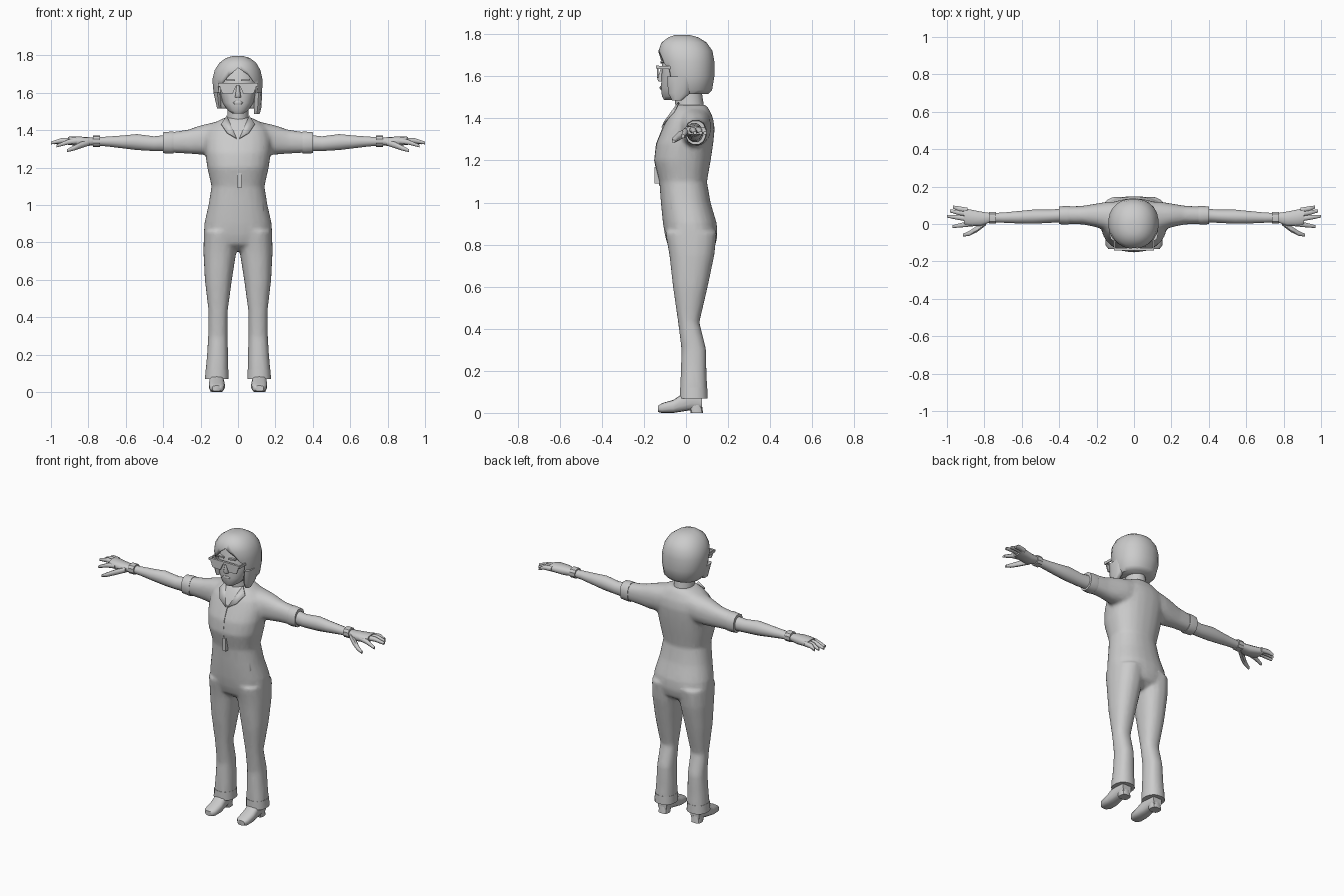
import bpy, bmesh, math
from mathutils import Vector

grey = bpy.data.materials.new("light grey")
grey.diffuse_color = (0.6, 0.6, 0.6, 1)


def finish(name, bm, angle=50):
    bmesh.ops.recalc_face_normals(bm, faces=bm.faces)
    me = bpy.data.meshes.new(name)
    bm.to_mesh(me)
    bm.free()
    ob = bpy.data.objects.new(name, me)
    bpy.context.collection.objects.link(ob)
    me.materials.append(grey)
    smooth(ob, angle)
    return ob


def smooth(ob, angle):
    bpy.ops.object.select_all(action='DESELECT')
    ob.select_set(True)
    bpy.context.view_layer.objects.active = ob
    bpy.ops.object.shade_smooth_by_angle(angle=math.radians(angle))


def loft(bm, axis, sections, n=16, power=2.3, sides=(1,)):
    """Sections are (position, u0, u1, v0, v1) across the given axis."""
    for s in sides:
        rings = []
        for p, u0, u1, v0, v1 in sections:
            ring = []
            for i in range(n):
                a = 2 * math.pi * (i + 0.5) / n
                c, d = math.cos(a), math.sin(a)
                u = (u0 + u1) / 2 + (u1 - u0) / 2 * math.copysign(abs(c) ** (2 / power), c)
                v = (v0 + v1) / 2 + (v1 - v0) / 2 * math.copysign(abs(d) ** (2 / power), d)
                x, y, z = {'x': (p, u, v), 'y': (u, p, v), 'z': (u, v, p)}[axis]
                ring.append(bm.verts.new((s * x, y, z)))
            rings.append(ring)
        for a, b in zip(rings, rings[1:]):
            for i in range(n):
                bm.faces.new((a[i], a[(i + 1) % n], b[(i + 1) % n], b[i]))
        bm.faces.new(rings[0])
        bm.faces.new(rings[-1])


def part(name, axis, sections, n=16, power=2.3, sides=(1,), angle=50):
    bm = bmesh.new()
    loft(bm, axis, sections, n, power, sides)
    return finish(name, bm, angle)


def prism(name, outline, y0, y1, sides=(1,)):
    """Extrude an x-z outline along y."""
    bm = bmesh.new()
    for s in sides:
        a = [bm.verts.new((s * x, y0, z)) for x, z in outline]
        b = [bm.verts.new((s * x, y1, z)) for x, z in outline]
        bm.faces.new(a)
        bm.faces.new(b)
        for i in range(len(a)):
            j = (i + 1) % len(a)
            bm.faces.new((a[i], a[j], b[j], b[i]))
    return finish(name, bm, 20)


BOTH = (1, -1)

# Jumpsuit: torso, legs and sleeves blended into one garment
bm = bmesh.new()
torso = [(0.755, 0.04, -0.04, 0.09), (0.79, 0.15, -0.085, 0.138), (0.84, 0.183, -0.1, 0.15),
         (0.9, 0.181, -0.11, 0.147), (1.0, 0.158, -0.12, 0.117), (1.1, 0.142, -0.127, 0.1),
         (1.2, 0.165, -0.152, 0.118), (1.28, 0.176, -0.142, 0.13), (1.35, 0.178, -0.112, 0.137),
         (1.4, 0.165, -0.09, 0.13), (1.44, 0.125, -0.065, 0.112), (1.465, 0.075, -0.045, 0.095)]
loft(bm, 'z', [(z, -w, w, f, b) for z, w, f, b in torso], 24)
loft(bm, 'z', [(0.07, 0.05, 0.177, -0.03, 0.103), (0.1, 0.051, 0.175, -0.03, 0.102),
               (0.2, 0.053, 0.166, -0.025, 0.098), (0.3, 0.055, 0.16, -0.022, 0.097),
               (0.43, 0.055, 0.158, -0.038, 0.064), (0.6, 0.032, 0.178, -0.063, 0.104),
               (0.75, 0.008, 0.186, -0.08, 0.136), (0.86, 0.0, 0.183, -0.1, 0.148)], sides=BOTH)
loft(bm, 'x', [(0.07, -0.03, 0.12, 1.28, 1.455), (0.14, -0.04, 0.12, 1.27, 1.44),
               (0.2, -0.018, 0.11, 1.268, 1.426), (0.27, -0.003, 0.098, 1.274, 1.402),
               (0.39, 0.002, 0.092, 1.28, 1.385)], sides=BOTH)
suit = finish("jumpsuit", bm)
m = suit.modifiers.new("blend", 'REMESH')
m.mode, m.voxel_size = 'VOXEL', 0.011
m.use_smooth_shade = True
m = suit.modifiers.new("soften", 'SMOOTH')
m.factor, m.iterations = 0.5, 6
m = suit.modifiers.new("simplify", 'DECIMATE')
m.ratio = 0.3
bpy.ops.object.select_all(action='DESELECT')
suit.select_set(True)
bpy.context.view_layer.objects.active = suit
for name in ("blend", "soften", "simplify"):
    bpy.ops.object.modifier_apply(modifier=name)
smooth(suit, 60)

# Rolled sleeve cuffs and trouser hems
part("sleeve_cuff", 'x', [(0.345, -0.002, 0.097, 1.274, 1.393), (0.36, -0.005, 0.098, 1.272, 1.394),
                          (0.4, -0.002, 0.095, 1.275, 1.39)], 12, sides=BOTH, angle=35)
part("trouser_hem", 'z', [(0.068, 0.049, 0.178, -0.031, 0.104), (0.12, 0.051, 0.174, -0.03, 0.102)],
     16, sides=BOTH, angle=35)

# Forearms, wristbands and hands
part("forearm", 'x', [(0.36, 0.01, 0.085, 1.285, 1.378), (0.45, 0.005, 0.078, 1.287, 1.368),
                      (0.54, 0.0, 0.078, 1.292, 1.38), (0.62, 0.002, 0.07, 1.302, 1.372),
                      (0.7, 0.006, 0.062, 1.312, 1.366), (0.79, 0.01, 0.058, 1.318, 1.36)],
     12, 2, BOTH)
part("wristband", 'x', [(0.738, 0.0, 0.066, 1.31, 1.372), (0.775, 0.0, 0.066, 1.31, 1.372)],
     10, 2.3, BOTH, 35)
part("palm", 'x', [(0.77, 0.008, 0.06, 1.32, 1.36), (0.82, -0.012, 0.068, 1.312, 1.364),
                   (0.88, -0.012, 0.08, 1.318, 1.366), (0.91, 0.0, 0.086, 1.322, 1.364)],
     10, 2.6, BOTH)


def finger(name, points, sides=BOTH):
    """Sweep along points given as (x, y, z, radius)."""
    part(name, 'x', [(x, y - r, y + r, z - r, z + r) for x, y, z, r in points], 8, 2.4, sides)


for i, (y, tip, x1) in enumerate([(0.073, 0.091, 0.968), (0.053, 0.07, 0.985), (0.028, 0.042, 1.0)]):
    finger("finger_%d" % (i + 1), [(0.89, y, 1.344, 0.015), (0.94, (y + tip) / 2, 1.345, 0.014),
                                 (x1, tip, 1.331, 0.008)])
finger("index_finger", [(0.86, 0.003, 1.342, 0.016), (0.91, -0.004, 1.336, 0.014),
                        (0.97, -0.014, 1.315, 0.008)])
finger("thumb", [(0.79, 0.01, 1.335, 0.017), (0.84, -0.027, 1.32, 0.018),
                 (0.88, -0.05, 1.303, 0.014), (0.915, -0.06, 1.29, 0.008)])

# Shoes: raised heel, arched sole and low toe
part("shoe", 'y', [(-0.133, 0.09, 0.138, 0.004, 0.034), (-0.115, 0.074, 0.152, 0.0, 0.046),
                   (-0.06, 0.07, 0.156, 0.0, 0.062), (-0.02, 0.074, 0.154, 0.006, 0.088),
                   (0.03, 0.08, 0.15, 0.014, 0.11), (0.075, 0.084, 0.146, 0.016, 0.1)],
     14, 2.8, BOTH)
part("shoe_heel", 'z', [(0.0, 0.083, 0.147, 0.022, 0.082), (0.04, 0.084, 0.146, 0.012, 0.076)],
     12, 3, BOTH, 35)

# Neck and head
part("neck", 'z', [(1.4, -0.07, 0.07, -0.055, 0.09), (1.46, -0.058, 0.058, -0.05, 0.085),
                   (1.56, -0.054, 0.054, -0.062, 0.07)], 14, 2)
part("head", 'z', [(1.488, -0.028, 0.028, -0.105, -0.05), (1.505, -0.055, 0.055, -0.115, 0.0),
                   (1.545, -0.082, 0.082, -0.12, 0.06), (1.6, -0.098, 0.098, -0.117, 0.1),
                   (1.67, -0.104, 0.104, -0.114, 0.11), (1.74, -0.085, 0.085, -0.09, 0.09)], 20, 2.3)
part("nose", 'z', [(1.575, -0.016, 0.016, -0.131, -0.1), (1.585, -0.016, 0.016, -0.138, -0.1),
                   (1.635, -0.008, 0.008, -0.122, -0.1)], 8, 2)
part("mouth", 'z', [(1.538, -0.022, 0.022, -0.123, -0.1), (1.546, -0.028, 0.028, -0.126, -0.1),
                    (1.555, -0.02, 0.02, -0.123, -0.1)], 10, 2)

# Bobbed hair with a parted opening for the face
hair = part("hair", 'z', [(1.515, -0.098, 0.105, -0.09, 0.105), (1.535, -0.115, 0.12, -0.105, 0.125),
                          (1.6, -0.132, 0.13, -0.115, 0.136), (1.67, -0.138, 0.132, -0.128, 0.136),
                          (1.72, -0.126, 0.121, -0.132, 0.127), (1.76, -0.1, 0.098, -0.118, 0.1),
                          (1.785, -0.066, 0.064, -0.085, 0.06), (1.796, -0.03, 0.03, -0.055, 0.02)],
            24, 2.2)
cutter = prism("face_opening", [(0.0, 1.732), (0.055, 1.695), (0.1, 1.635), (0.1, 1.45),
                                (-0.096, 1.45), (-0.102, 1.625), (-0.05, 1.69)], -0.3, -0.045)
cutter.hide_render = True
cutter.hide_set(True)
m = hair.modifiers.new("opening", 'BOOLEAN')
m.operation, m.object, m.solver = 'DIFFERENCE', cutter, 'EXACT'
# Hanging side locks
part("right_lock", 'z', [(1.485, 0.086, 0.116, -0.066, -0.02), (1.52, 0.084, 0.126, -0.085, 0.02),
                         (1.6, 0.09, 0.13, -0.09, 0.04)], 10)
part("left_lock", 'z', [(1.515, -0.112, -0.09, -0.07, -0.02), (1.6, -0.132, -0.09, -0.09, 0.03)], 10)

# Glasses with straight brow bar, tapered lenses and temples
prism("brow_bar", [(-0.107, 1.638), (0.107, 1.638), (0.107, 1.652), (-0.107, 1.652)], -0.142, -0.128)
prism("lens", [(0.008, 1.64), (0.1, 1.64), (0.084, 1.595), (0.03, 1.592)], -0.137, -0.13, BOTH)
prism("temple", [(0.1, 1.634), (0.107, 1.634), (0.107, 1.65), (0.1, 1.65)], -0.135, 0.0, BOTH)
prism("eyebrow", [(0.016, 1.662), (0.062, 1.666), (0.06, 1.674), (0.018, 1.672)], -0.122, -0.1, BOTH)

# Open collar flaps
bm = bmesh.new()
for s in BOTH:
    pts = [(0.06, -0.035, 1.475), (0.09, -0.058, 1.432), (0.058, -0.1, 1.385), (0.008, -0.114, 1.355)]
    bm.faces.new([bm.verts.new((s * x, y, z)) for x, y, z in pts])
collar = finish("collar", bm)
m = collar.modifiers.new("thickness", 'SOLIDIFY')
m.thickness, m.offset = 0.008, 0

# Front zip and pull tab
part("zip", 'z', [(1.08, -0.004, 0.004, -0.128, -0.11), (1.15, -0.004, 0.004, -0.142, -0.12),
                  (1.2, -0.004, 0.004, -0.152, -0.13), (1.28, -0.004, 0.004, -0.143, -0.12),
                  (1.36, -0.004, 0.004, -0.111, -0.09)], 8, 4)
prism("zip_pull", [(-0.004, 1.09), (0.018, 1.09), (0.018, 1.17), (-0.004, 1.17)], -0.149, -0.125)
